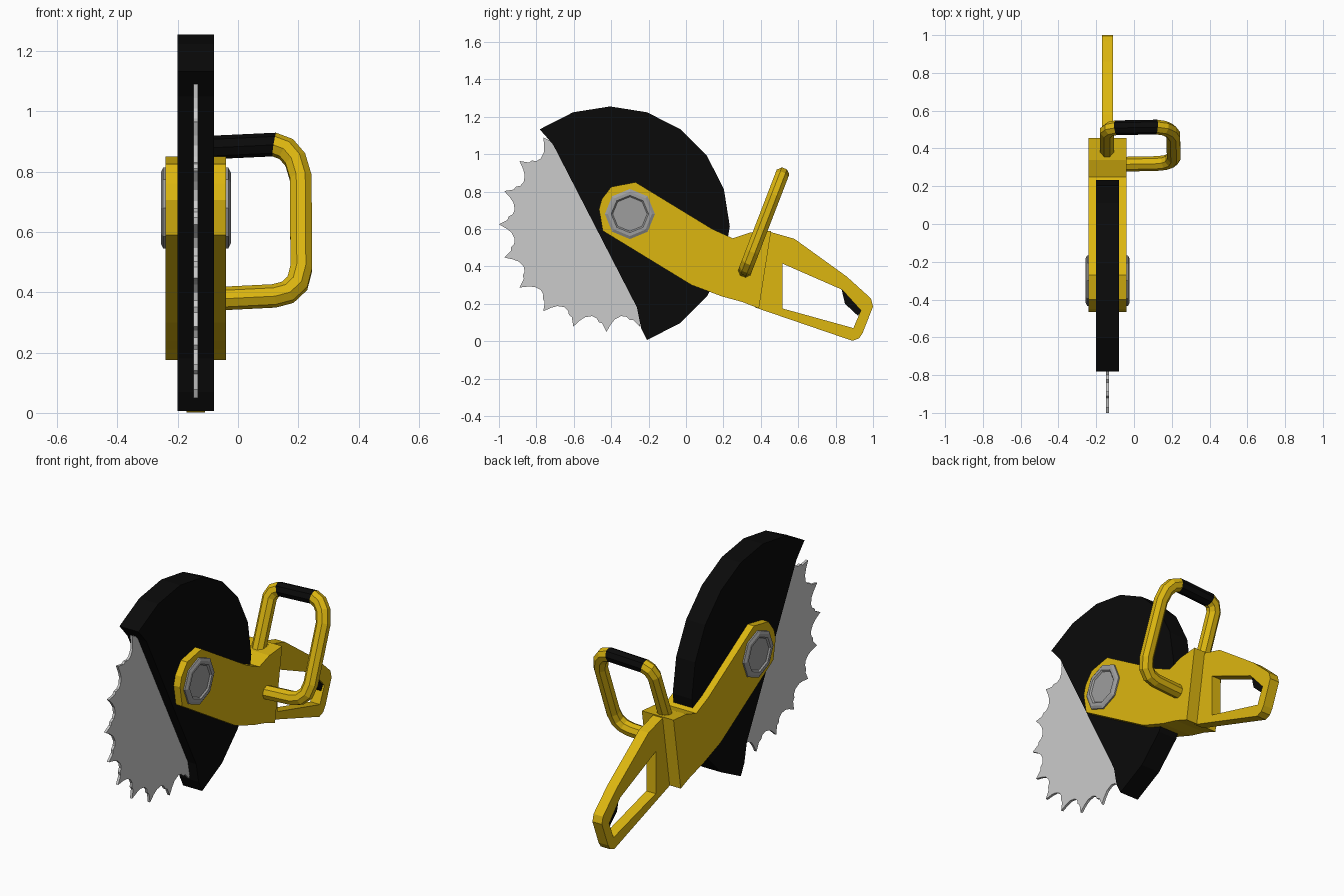
import bpy, bmesh, math
from mathutils import Vector

if "Cube" in bpy.data.objects:
    bpy.data.objects.remove(bpy.data.objects["Cube"], do_unlink=True)

MID = -0.14  # centre plane of saw in x


def material(name, rgb):
    m = bpy.data.materials.new(name)
    m.use_nodes = True
    m.diffuse_color = (*rgb, 1)
    m.node_tree.nodes["Principled BSDF"].inputs["Base Color"].default_value = (*rgb, 1)
    return m


yellow = material("body yellow", (0.72, 0.47, 0.005))
black = material("black", (0.003, 0.003, 0.003))
steel = material("blade steel", (0.60, 0.60, 0.60))
grey = material("bolt grey", (0.34, 0.34, 0.34))


def link(name, mesh, mats):
    ob = bpy.data.objects.new(name, mesh)
    bpy.context.collection.objects.link(ob)
    for m in mats:
        mesh.materials.append(m)
    return ob


def plate(name, loops, width, mat):
    """Flat plate from (y, z) outlines, extruded in x about the centre plane; later loops are holes."""
    cu = bpy.data.curves.new(name, 'CURVE')
    cu.dimensions = '2D'
    cu.fill_mode = 'BOTH'
    cu.extrude = width / 2
    for loop in loops:
        sp = cu.splines.new('POLY')
        sp.points.add(len(loop) - 1)
        for p, (y, z) in zip(sp.points, loop):
            p.co = (y, z, 0, 1)
        sp.use_cyclic_u = True
    tmp = bpy.data.objects.new(name + "_outline", cu)
    bpy.context.collection.objects.link(tmp)
    dg = bpy.context.evaluated_depsgraph_get()
    mesh = bpy.data.meshes.new_from_object(tmp.evaluated_get(dg))
    bpy.data.objects.remove(tmp, do_unlink=True)
    bpy.data.curves.remove(cu)
    mesh.materials.clear()
    for v in mesh.vertices:
        y, z, x = v.co
        v.co = (x + MID, y, z)
    bm = bmesh.new()
    bm.from_mesh(mesh)
    bmesh.ops.remove_doubles(bm, verts=bm.verts, dist=1e-5)
    bmesh.ops.recalc_face_normals(bm, faces=bm.faces)
    for f in bm.faces:
        f.smooth = False
    bm.to_mesh(mesh)
    bm.free()
    mesh.name = name
    return link(name, mesh, [mat])


def polar(cy, cz, r, deg):
    a = math.radians(deg)
    return (cy + r * math.cos(a), cz + r * math.sin(a))


# Toothed blade
tooth = [(0, 0.575), (2.5, 0.535), (5, 0.51), (9, 0.497), (12, 0.505), (13.5, 0.525), (15.5, 0.53)]
plate("blade", [[polar(-0.425, 0.625, r, k * 18 + a) for k in range(20) for a, r in tooth]],
      0.014, steel)

# Blade guard: twenty-sided arc cut off along a slanted front edge
arc = [polar(-0.406, 0.615, 0.64, a) for a in range(-72, 127, 18)]
plate("blade_guard", [arc + [(-0.74, 1.085), (-0.71, 1.05), (-0.262, 0.18), (-0.24, 0.07)]],
      0.12, black)

# Arm carrying the blade
plate("body_arm", [[(-0.465, 0.706), (-0.45, 0.76), (-0.40, 0.825), (-0.27, 0.85), (0.14, 0.60),
                    (0.25, 0.55), (0.34, 0.58), (0.455, 0.59), (0.39, 0.175), (0.30, 0.21),
                    (0.19, 0.24), (0.03, 0.30), (-0.445, 0.59)]], 0.20, yellow)

# Rear handle with finger opening
plate("rear_handle", [[(0.43, 0.59), (0.58, 0.547), (0.86, 0.345), (0.965, 0.25), (0.99, 0.225),
                       (1.0, 0.185), (0.945, 0.045), (0.925, 0.015), (0.89, 0.002), (0.37, 0.18)],
                      [(0.515, 0.415), (0.515, 0.175), (0.895, 0.07), (0.935, 0.165), (0.835, 0.275)]],
      0.06, yellow)

# Trigger inside the opening
plate("trigger", [[(0.83, 0.285), (0.94, 0.17), (0.92, 0.135), (0.85, 0.20)]], 0.04, black)


# Octagonal bolts on both sides
def bolt(name, side):
    rings = [(0.134, 0.08), (0.134, 0.108), (0.118, 0.116), (0.10, 0.116), (0.092, 0.108)]
    bm = bmesh.new()
    loops = []
    for r, d in rings:
        loops.append([bm.verts.new((MID + side * d, *polar(-0.30, 0.68, r, a)))
                      for a in range(0, 360, 45)])
    for lo, hi in zip(loops, loops[1:]):
        for i in range(8):
            j = (i + 1) % 8
            bm.faces.new((lo[i], lo[j], hi[j], hi[i]))
    bm.faces.new(loops[-1])
    bm.faces.new(loops[0])
    bmesh.ops.recalc_face_normals(bm, faces=bm.faces)
    mesh = bpy.data.meshes.new(name)
    bm.to_mesh(mesh)
    bm.free()
    link(name, mesh, [grey])


bolt("bolt_left", 1)
bolt("bolt_right", -1)


# Tilted loop handle: eight-sided tube with a black grip segment
def loop_handle():
    xz = [(-0.08, 0.378), (0.12, 0.388), (0.165, 0.40), (0.197, 0.43), (0.21, 0.48),
          (0.208, 0.78), (0.19, 0.84), (0.16, 0.875), (0.12, 0.89), (-0.095, 0.88),
          (-0.125, 0.865), (-0.143, 0.83), (-0.143, 0.55)]
    path = [Vector((x, 0.315 + 0.385 * (z - 0.375), z)) for x, z in xz]
    normal = Vector((0, 1, -0.385)).normalized()
    bm = bmesh.new()
    loops = []
    for i, p in enumerate(path):
        t0 = (p - path[max(i - 1, 0)]).normalized() if i else (path[1] - p).normalized()
        t1 = (path[i + 1] - p).normalized() if i < len(path) - 1 else t0
        t = (t0 + t1).normalized()
        side = normal.cross(t) / max(t.dot(t0), 0.5)
        loops.append([bm.verts.new(p + 0.039 * (side * math.cos(a) + normal * math.sin(a)))
                      for a in [math.radians(22.5 + 45 * k) for k in range(8)]])
    for s, (lo, hi) in enumerate(zip(loops, loops[1:])):
        for i in range(8):
            j = (i + 1) % 8
            f = bm.faces.new((lo[i], lo[j], hi[j], hi[i]))
            f.material_index = 1 if s == 8 else 0
    bm.faces.new(loops[0])
    bm.faces.new(loops[-1])
    bmesh.ops.recalc_face_normals(bm, faces=bm.faces)
    mesh = bpy.data.meshes.new("loop_handle")
    bm.to_mesh(mesh)
    bm.free()
    link("loop_handle", mesh, [yellow, black])


loop_handle()
